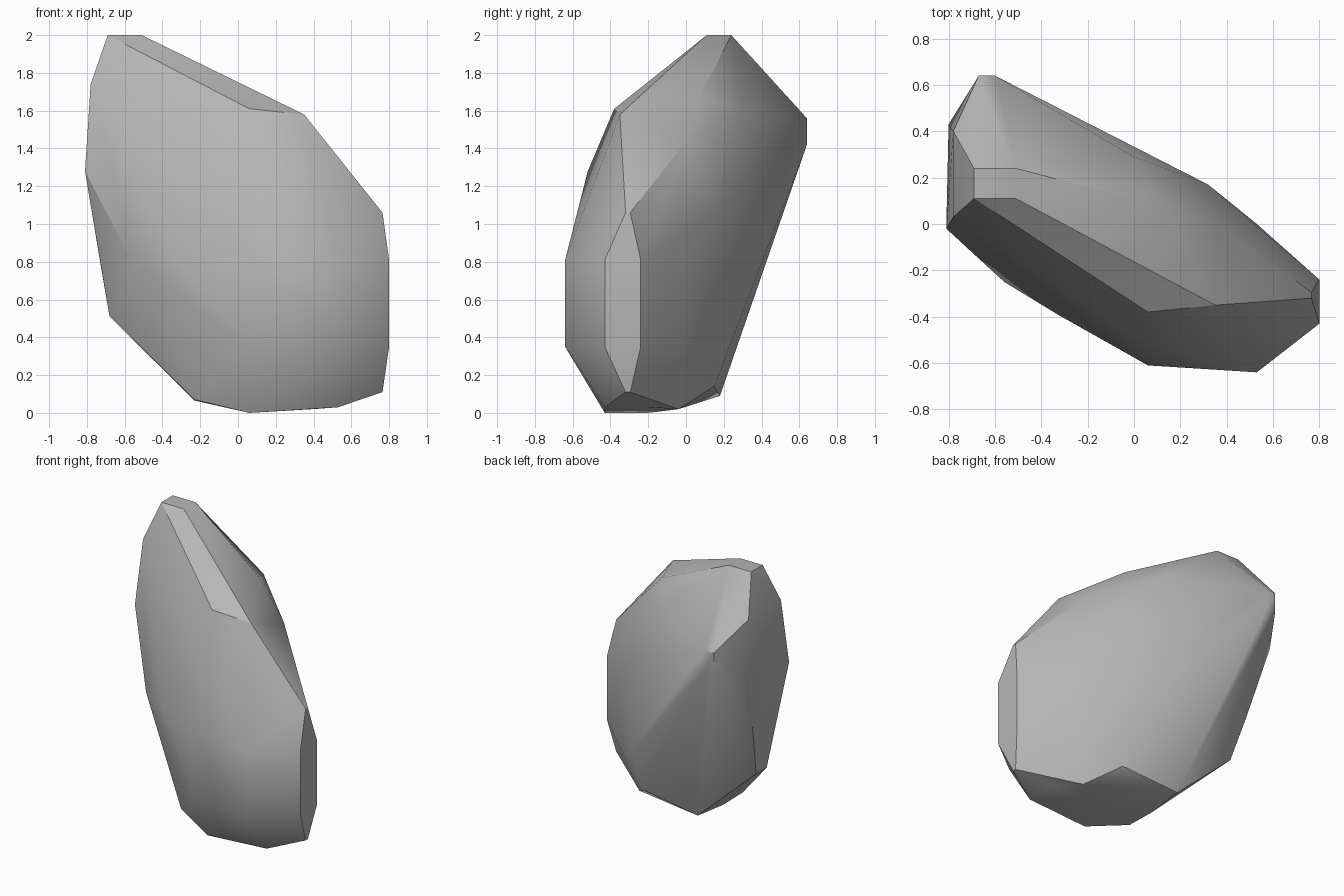
import bpy
import bmesh
import math

if "Cube" in bpy.data.objects:
    bpy.data.objects.remove(bpy.data.objects["Cube"], do_unlink=True)

# Grey stone
stone = bpy.data.materials.new("stone grey")
stone.use_nodes = True
colour = (0.47, 0.47, 0.47, 1.0)
stone.diffuse_color = colour
bsdf = stone.node_tree.nodes["Principled BSDF"]
bsdf.inputs["Base Color"].default_value = colour
bsdf.inputs["Roughness"].default_value = 0.9


def upright(x, y, *heights):
    """Corners stacked on one vertical line."""
    return [(x, y, z) for z in heights]


corners = []

# Flat tip
for x in (-0.69, -0.51):
    corners += [(x, 0.11, 2.0), (x, 0.24, 2.0)]

# Narrow end facet
corners += upright(0.80, -0.43, 0.35, 0.81)
corners += upright(0.80, -0.24, 0.35, 0.81)
corners += upright(0.765, -0.32, 0.11, 1.06)
corners += upright(0.765, -0.295, 0.11, 1.06)

# Front side
corners += upright(0.53, -0.64, 0.35, 0.81)
corners += upright(0.06, -0.61, 0.35, 0.81)
corners += [(0.06, -0.52, 1.28), (-0.33, -0.39, 0.80), (-0.56, -0.25, 0.80),
            (-0.33, -0.25, 1.50)]

# Sloping shoulder
corners += [(0.06, -0.38, 1.61), (0.35, -0.35, 1.58), (0.14, 0.07, 1.67),
            (0.36, 0.01, 1.45), (0.0, 0.29, 1.60)]

# High end and back peak
corners += [(-0.78, 0.03, 1.74), (-0.78, 0.40, 1.74), (-0.81, -0.02, 1.28),
            (-0.80, 0.43, 1.28), (-0.73, 0.27, 0.80)]
corners += upright(-0.67, 0.64, 1.42, 1.56)
corners += upright(-0.60, 0.64, 1.42, 1.56)
corners += [(-0.68, 0.05, 0.51), (-0.68, 0.17, 0.51)]

# Back side
corners += upright(0.32, 0.17, 0.40, 1.06)
corners += upright(0.53, 0.0, 0.32, 0.81)

# Underside
corners += [(0.06, -0.43, 0.0), (0.53, -0.43, 0.03), (0.53, -0.20, 0.03),
            (0.40, -0.04, 0.02), (0.06, -0.20, 0.0), (-0.23, -0.32, 0.07),
            (-0.23, -0.10, 0.065), (-0.22, 0.18, 0.09), (0.22, 0.15, 0.14)]

# Wrap the corners in one convex skin
bm = bmesh.new()
for c in corners:
    bm.verts.new(c)
hull = bmesh.ops.convex_hull(bm, input=bm.verts[:])
loose = [v for v in bm.verts if not v.link_faces]
bmesh.ops.delete(bm, geom=loose, context="VERTS")
bmesh.ops.dissolve_limit(bm, angle_limit=math.radians(1.5),
                         verts=bm.verts[:], edges=bm.edges[:])
bmesh.ops.recalc_face_normals(bm, faces=bm.faces[:])
mesh = bpy.data.meshes.new("rock")
bm.to_mesh(mesh)
bm.free()

rock = bpy.data.objects.new("rock", mesh)
bpy.context.collection.objects.link(rock)
mesh.materials.append(stone)

# Soft facets with crisp main edges
bpy.ops.object.select_all(action="DESELECT")
rock.select_set(True)
bpy.context.view_layer.objects.active = rock
bpy.ops.object.shade_smooth_by_angle(angle=math.radians(30))
